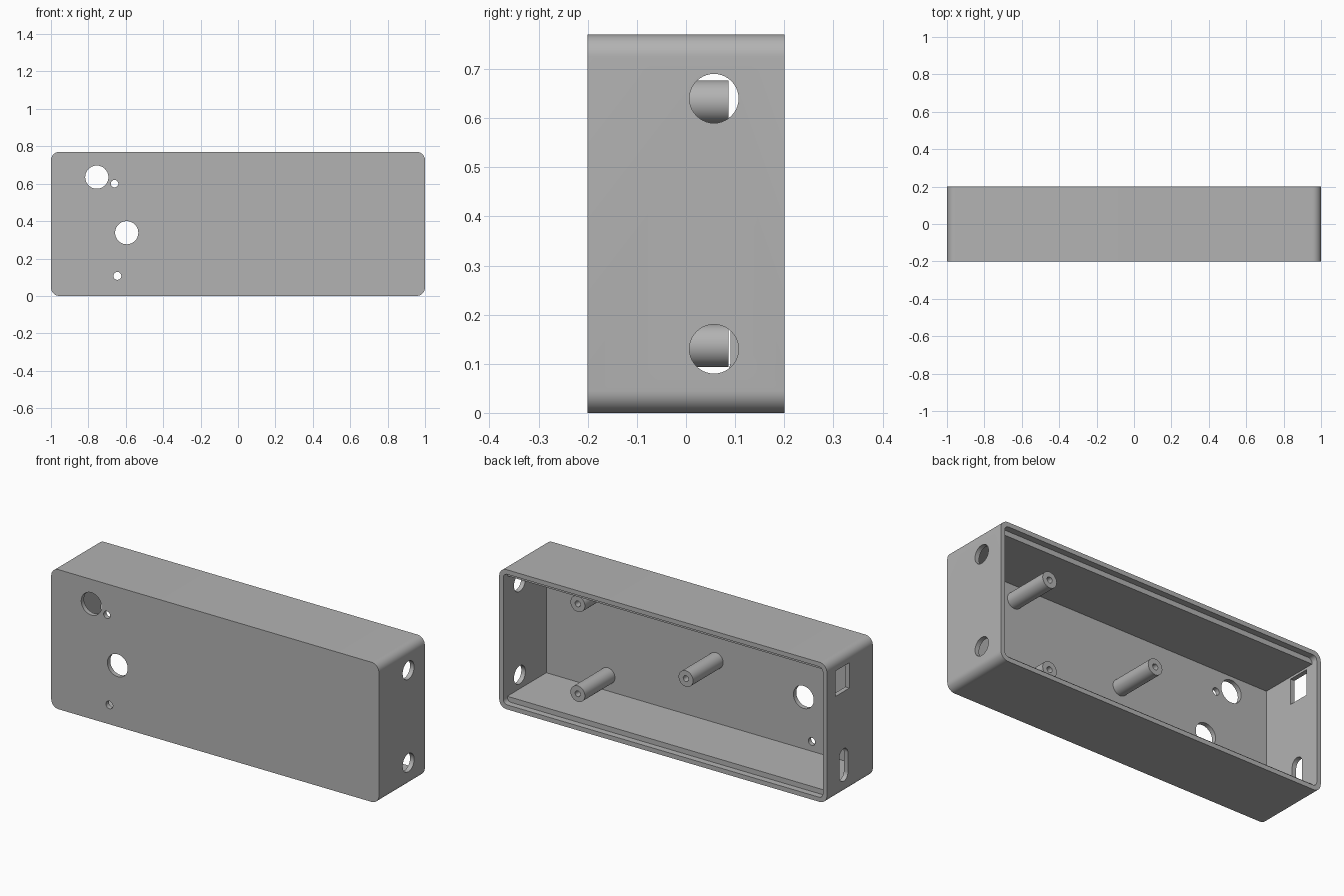
import bpy, bmesh, math
from mathutils import Vector

if "Cube" in bpy.data.objects:
    bpy.data.objects.remove(bpy.data.objects["Cube"])

grey = bpy.data.materials.new("matte_grey")
grey.diffuse_color = (0.45, 0.45, 0.45, 1)
grey.use_nodes = True
grey.node_tree.nodes["Principled BSDF"].inputs["Base Color"].default_value = grey.diffuse_color

W, D, H = 1.0, 0.2, 0.77      # half width, half depth, height


def rounded_rect(a0, a1, b0, b1, r, seg=10):
    """Outline of a rectangle with rounded corners."""
    if r <= 0:
        return [(a0, b0), (a1, b0), (a1, b1), (a0, b1)]
    pts = []
    corners = [(a1 - r, b1 - r), (a0 + r, b1 - r), (a0 + r, b0 + r), (a1 - r, b0 + r)]
    for i, (ca, cb) in enumerate(corners):
        for k in range(seg + 1):
            t = math.pi / 2 * (i + k / seg)
            pts.append((ca + r * math.cos(t), cb + r * math.sin(t)))
    return pts


def circle(a, b, r, n=40):
    return [(a + r * math.cos(2 * math.pi * k / n),
             b + r * math.sin(2 * math.pi * k / n)) for k in range(n)]


def prism(name, outline, axis, start, end):
    """Extrude an outline along y (points are x, z) or x (points are y, z)."""
    bm = bmesh.new()

    def place(p):
        return (p[0], start, p[1]) if axis == 'y' else (start, p[0], p[1])
    face = bm.faces.new([bm.verts.new(place(p)) for p in outline])
    ext = bmesh.ops.extrude_face_region(bm, geom=[face])
    d = end - start
    move = Vector((0, d, 0)) if axis == 'y' else Vector((d, 0, 0))
    bmesh.ops.translate(bm, vec=move,
                        verts=[g for g in ext['geom'] if isinstance(g, bmesh.types.BMVert)])
    bmesh.ops.recalc_face_normals(bm, faces=bm.faces)
    me = bpy.data.meshes.new(name)
    bm.to_mesh(me)
    bm.free()
    ob = bpy.data.objects.new(name, me)
    bpy.context.collection.objects.link(ob)
    me.materials.append(grey)
    return ob


def finish(ob, cutters):
    """Cut the openings, then smooth the curved walls."""
    bpy.ops.object.select_all(action='DESELECT')
    bpy.context.view_layer.objects.active = ob
    ob.select_set(True)
    for c in cutters:
        m = ob.modifiers.new("cut", 'BOOLEAN')
        m.operation, m.solver, m.object = 'DIFFERENCE', 'EXACT', c
        bpy.ops.object.modifier_apply(modifier=m.name)
    for c in cutters:
        bpy.data.objects.remove(c, do_unlink=True)
    bpy.ops.object.shade_smooth_by_angle(angle=math.radians(30))


# Enclosure body: rounded box, open at the back
case = prism("enclosure", rounded_rect(-W, W, 0, H, 0.045), 'y', -D, D)
cuts = [
    # main cavity, with thicker top and bottom walls
    prism("cavity", rounded_rect(-0.975, 0.975, 0.053, H - 0.053, 0), 'y', -0.175, 0.18),
    # shallow lid recess at the rim
    prism("lid_recess", rounded_rect(-0.975, 0.975, 0.025, H - 0.025, 0.024), 'y', 0.165, 0.3),
]

# Front panel holes
for x, z, r in [(-0.755, 0.635, 0.062), (-0.66, 0.6, 0.02),
                (-0.595, 0.338, 0.062), (-0.645, 0.107, 0.021)]:
    cuts.append(prism("front_hole", circle(x, z, r), 'y', -0.3, -0.1))

# Round holes in the right wall
for z in (0.13, 0.64):
    cuts.append(prism("side_hole", circle(0.057, z, 0.05), 'x', 0.9, 1.1))

# Square opening and rounded slot in the left wall
cuts.append(prism("square_port", rounded_rect(0.005, 0.125, 0.565, 0.705, 0), 'x', -1.1, -0.9))
cuts.append(prism("slot_port", rounded_rect(0.017, 0.091, 0.07, 0.25, 0.0369), 'x', -1.1, -0.9))
finish(case, cuts)

# Mounting posts with screw holes
for i, (x, z) in enumerate([(0.6, 0.137), (0.6, 0.633), (-0.06, 0.397)]):
    post = prism(f"mounting_post_{i + 1}", circle(x, z, 0.044), 'y', -0.178, 0.087)
    finish(post, [prism("screw_hole", circle(x, z, 0.016, 24), 'y', -0.1, 0.2)])
